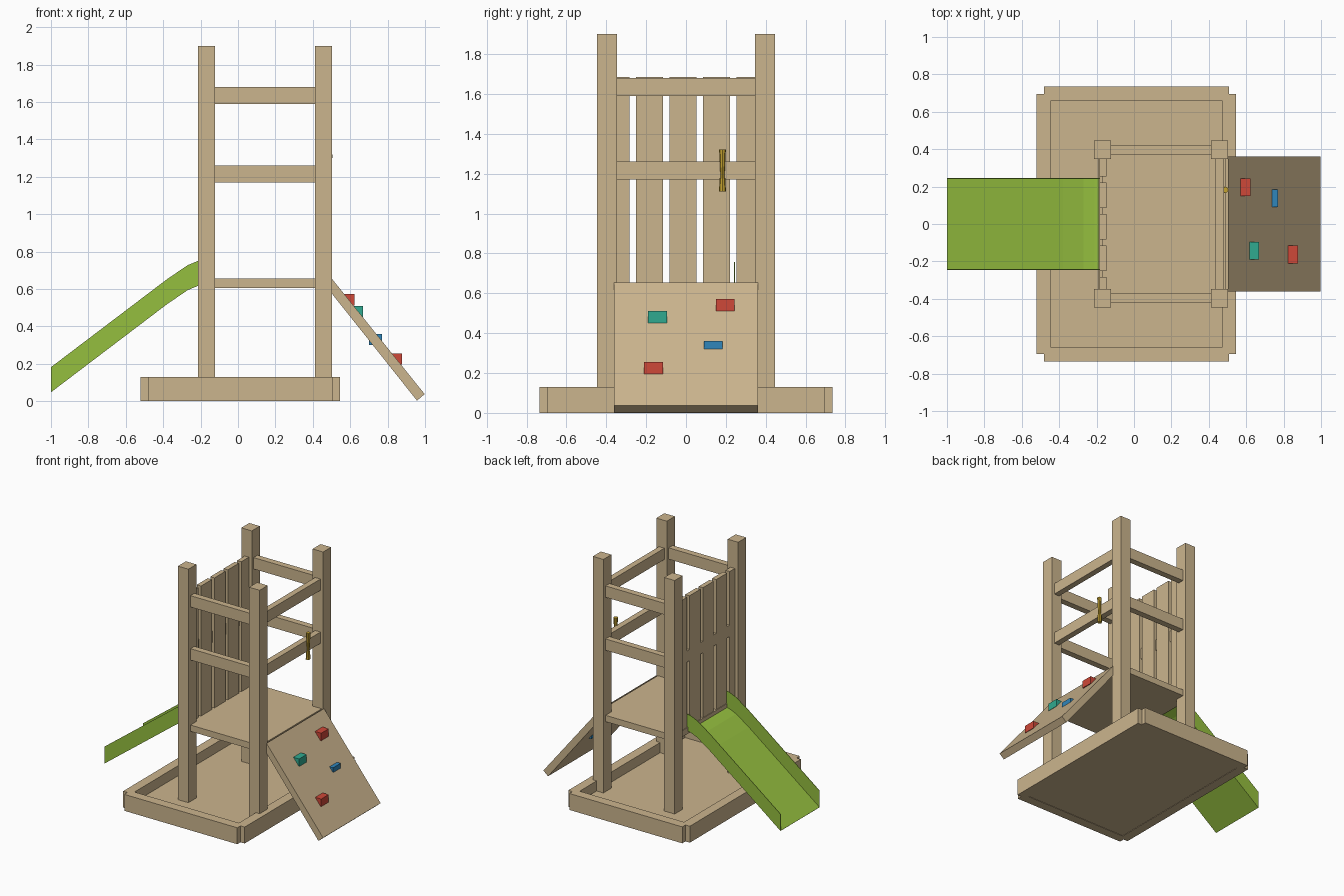
import bpy, bmesh, math
from mathutils import Vector

if "Cube" in bpy.data.objects:
    bpy.data.objects.remove(bpy.data.objects["Cube"])


def mat(name, r, g, b):
    m = bpy.data.materials.new(name)
    m.diffuse_color = (r, g, b, 1)
    m.use_nodes = True
    m.node_tree.nodes["Principled BSDF"].inputs["Base Color"].default_value = m.diffuse_color
    return m


WOOD = mat("tan wood", 0.60, 0.46, 0.27)
GREEN = mat("slide green", 0.30, 0.52, 0.05)
RED = mat("hold red", 0.62, 0.065, 0.04)
TEAL = mat("hold teal", 0.03, 0.40, 0.28)
BLUE = mat("hold blue", 0.03, 0.24, 0.50)
GOLD = mat("brass", 0.55, 0.36, 0.03)


def finish(name, bm, material):
    bmesh.ops.recalc_face_normals(bm, faces=bm.faces)
    me = bpy.data.meshes.new(name)
    bm.to_mesh(me)
    bm.free()
    me.materials.append(material)
    ob = bpy.data.objects.new(name, me)
    bpy.context.collection.objects.link(ob)
    return ob


def box(name, x, y, z, material=WOOD):
    bm = bmesh.new()
    bmesh.ops.create_cube(bm, size=1)
    for v in bm.verts:
        for i, (a, b) in enumerate((x, y, z)):
            v.co[i] = b if v.co[i] > 0 else a
    return finish(name, bm, material)


def prism(name, pts, y0, y1, material):
    """Extrude an xz outline along y."""
    bm = bmesh.new()
    f = bm.faces.new([bm.verts.new((x, y0, z)) for x, z in pts])
    r = bmesh.ops.extrude_face_region(bm, geom=[f])
    for v in r["geom"]:
        if isinstance(v, bmesh.types.BMVert):
            v.co.y = y1
    return finish(name, bm, material)


def tube(name, p, q, r0, r1, material):
    p, q = Vector(p), Vector(q)
    bm = bmesh.new()
    bmesh.ops.create_cone(bm, cap_ends=True, segments=8, radius1=r0, radius2=r1,
                          depth=(q - p).length)
    rot = (q - p).to_track_quat("Z", "Y")
    for v in bm.verts:
        v.co = rot @ v.co + (p + q) / 2
    return finish(name, bm, material)


# sandbox base: floor panel and four boards with stepped corners
box("base_floor", (-0.50, 0.52), (-0.69, 0.69), (0.003, 0.05))
for y, n in ((-0.735, "front"), (0.66, "back")):
    box("base_board_" + n, (-0.482, 0.508), (y, y + 0.075), (0, 0.13))
for x, n in ((-0.52, "left"), (0.47, "right")):
    box("base_board_" + n, (x, x + 0.075), (-0.695, 0.695), (0, 0.13))

# corner posts
for x in (-0.214, 0.411):
    for y in (-0.447, 0.347):
        box("post", (x, x + 0.092), (y, y + 0.1), (0.02, 1.9))

# platform
box("platform", (-0.19, 0.49), (-0.42, 0.42), (0.605, 0.655))

# rails on the front, back and right side
for z in (1.17, 1.59):
    for y in (-0.42, 0.37):
        box("long_rail", (-0.15, 0.44), (y, y + 0.05), (z, z + 0.09))
    box("side_rail", (0.433, 0.48), (-0.38, 0.38), (z, z + 0.09))

# slatted wall on the slide side
for i in range(5):
    c = -0.015 + (i - 2) * 0.168
    box("wall_slat", (-0.185, -0.148), (c - 0.068, c + 0.068), (0.61, 1.685))
box("slat_rail", (-0.185, -0.165), (-0.36, 0.36), (1.17, 1.26))

# climbing ramp and its holds
prism("climbing_ramp", [(0.502, 0.655), (0.998, 0.038), (0.957, 0.003), (0.502, 0.575)],
      -0.36, 0.36, WOOD)
for n, m, x, y, z in (("upper", RED, 0.57, 0.15, 0.512), ("left", TEAL, 0.615, -0.19, 0.45),
                      ("right", BLUE, 0.70, 0.09, 0.30), ("lower", RED, 0.822, -0.21, 0.195)):
    box("hold_" + n, (x, x + (0.07 if m == BLUE else 0.054)), (y, y + 0.094),
        (z, z + 0.06), m)

# slide: folded sheet with a floor and two raised sides
path = [(-0.18, 0.625), (-0.21, 0.62), (-0.27, 0.595), (-0.38, 0.52), (-1.0, 0.05)]
bm = bmesh.new()
rows = [[bm.verts.new((x, s * 0.243, z + h)) for s, h in
         ((-1, 0.132), (-1, 0), (1, 0), (1, 0.132))] for x, z in path]
for a, b in zip(rows, rows[1:]):
    for i in range(3):
        bm.faces.new((a[i], a[i + 1], b[i + 1], b[i]))
slide = finish("slide", bm, GREEN)
sol = slide.modifiers.new("thickness", "SOLIDIFY")
sol.thickness = 0.004
sol.offset = 0

# small spyglass on the right rail
tube("spyglass_top", (0.488, 0.183, 1.17), (0.488, 0.183, 1.32), 0.009, 0.017, GOLD)
tube("spyglass_end", (0.486, 0.183, 1.11), (0.486, 0.183, 1.175), 0.017, 0.015, GOLD)
